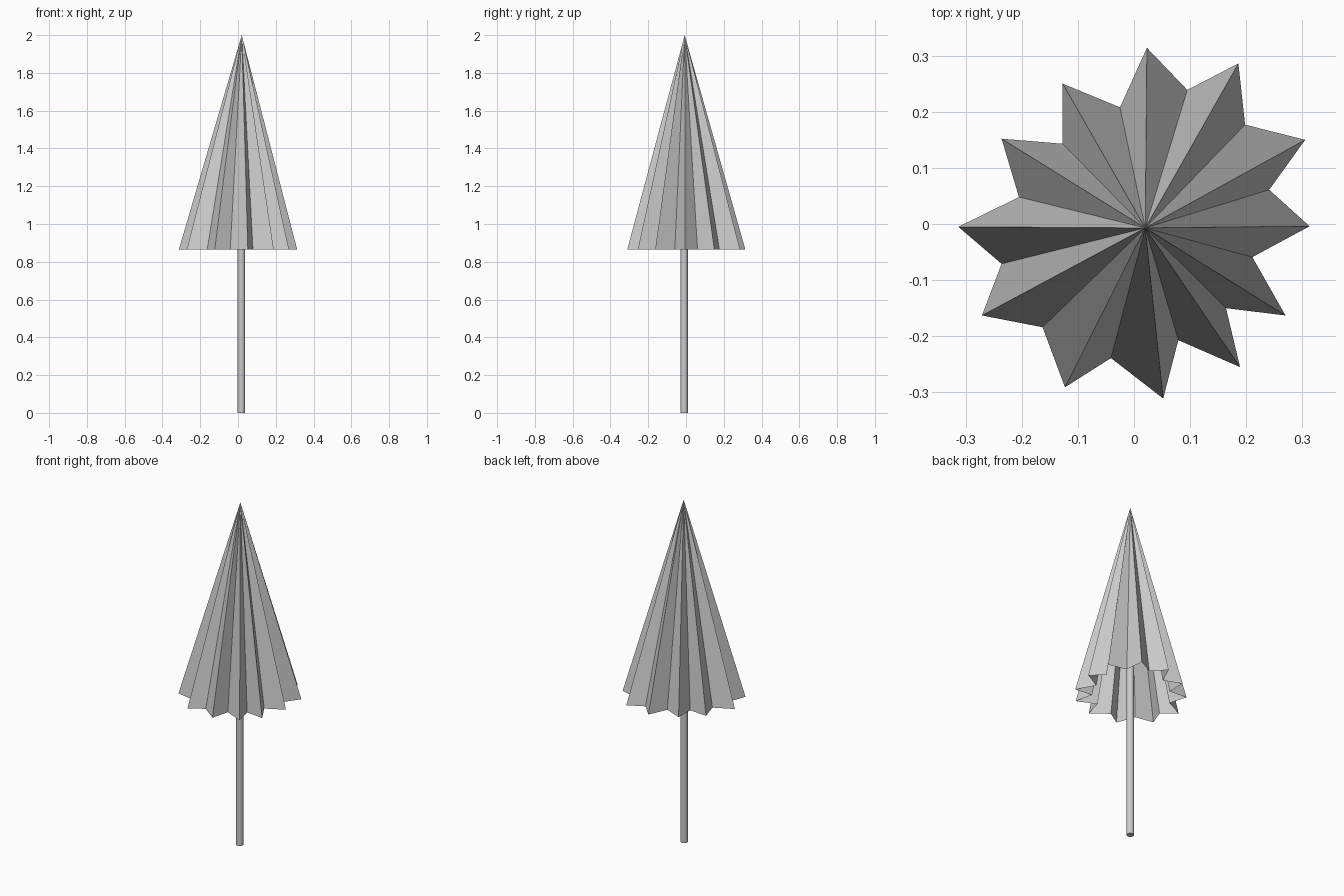
import bpy
import bmesh

cube = bpy.data.objects.get("Cube")
if cube:
    bpy.data.objects.remove(cube, do_unlink=True)

AXIS_X, AXIS_Y = 0.02, -0.007
RIM_Z, TIP_Z = 0.865, 2.0

grey = bpy.data.materials.new("light grey")
grey.use_nodes = True
grey.diffuse_color = (0.6, 0.6, 0.6, 1)
grey.node_tree.nodes["Principled BSDF"].inputs["Base Color"].default_value = (0.6, 0.6, 0.6, 1)


def add_object(name, bm):
    mesh = bpy.data.meshes.new(name)
    bm.to_mesh(mesh)
    bm.free()
    mesh.materials.append(grey)
    obj = bpy.data.objects.new(name, mesh)
    bpy.context.collection.objects.link(obj)
    return obj


# Canopy: open pleated cone; ridge and valley points run clockwise from the back
ridges = [(0.023, 0.314), (0.186, 0.286), (0.305, 0.15), (0.313, -0.004),
          (0.27, -0.163), (0.189, -0.255), (0.052, -0.311), (-0.123, -0.291),
          (-0.271, -0.163), (-0.313, -0.005), (-0.236, 0.152), (-0.127, 0.25)]
valleys = [(0.095, 0.239), (0.198, 0.177), (0.241, 0.061), (0.211, -0.059),
           (0.164, -0.15), (0.079, -0.207), (-0.041, -0.239), (-0.163, -0.184),
           (-0.236, -0.071), (-0.205, 0.048), (-0.127, 0.143), (-0.025, 0.208)]
bm = bmesh.new()
tip = bm.verts.new((AXIS_X, AXIS_Y, TIP_Z))
rim = [bm.verts.new((x, y, RIM_Z)) for pair in zip(ridges, valleys) for x, y in pair]
for i, vert in enumerate(rim):
    bm.faces.new((tip, rim[(i + 1) % len(rim)], vert))
bm.normal_update()
if sum(f.normal.z for f in bm.faces) < 0:
    bmesh.ops.reverse_faces(bm, faces=bm.faces[:])
add_object("canopy", bm)

# Pole: capped cylinder reaching up inside the canopy
POLE_TOP = 1.87
bm = bmesh.new()
bmesh.ops.create_cone(bm, cap_ends=True, segments=16, radius1=0.02, radius2=0.02, depth=POLE_TOP)
bmesh.ops.translate(bm, verts=bm.verts[:], vec=(AXIS_X - 0.002, AXIS_Y - 0.002, POLE_TOP / 2))
pole = add_object("pole", bm)

# Smooth the round side of the pole, keeping its end edges sharp
for obj in bpy.context.selected_objects:
    obj.select_set(False)
pole.select_set(True)
bpy.context.view_layer.objects.active = pole
bpy.ops.object.shade_smooth_by_angle()
